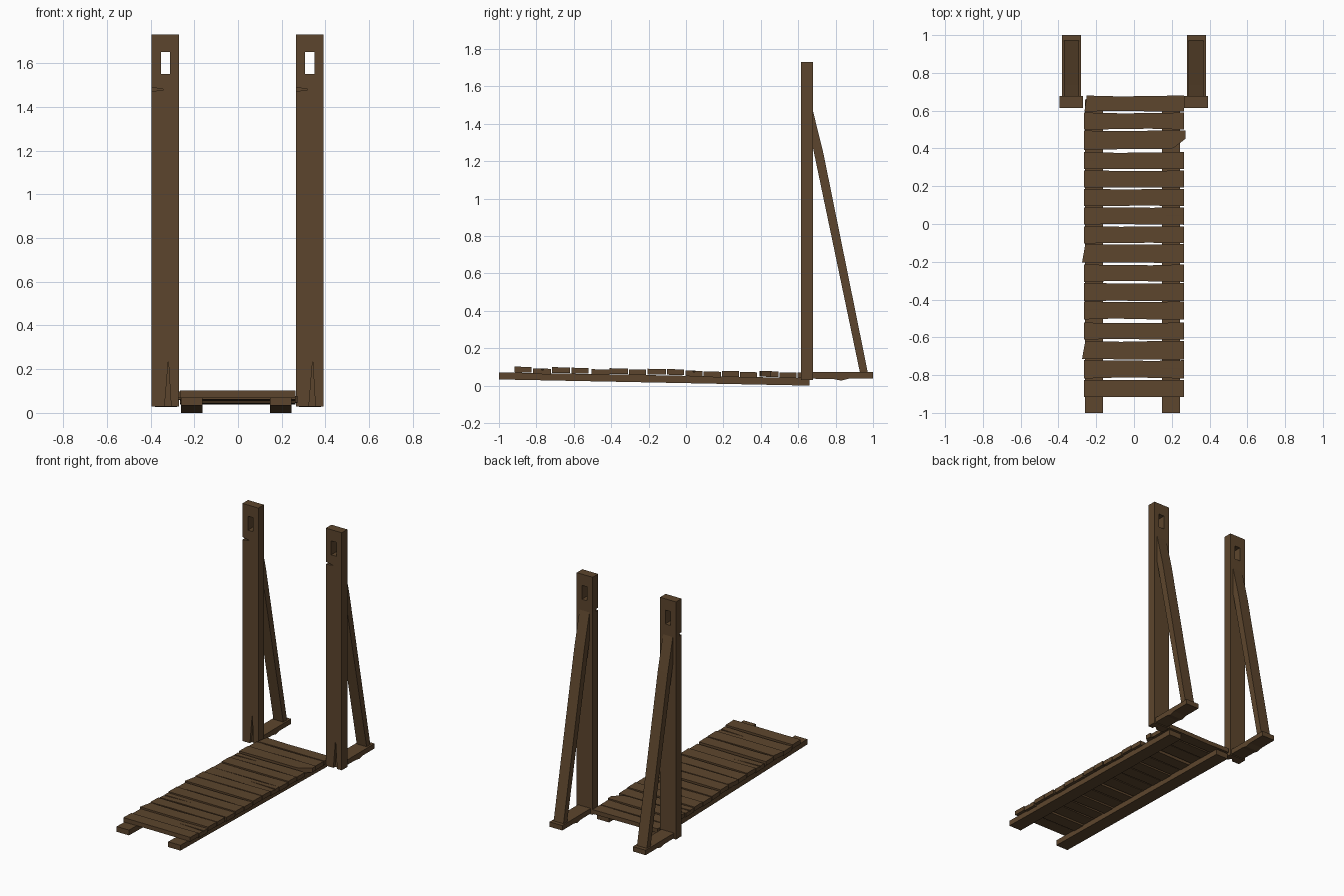
import bpy, bmesh, random
from mathutils import Vector

if "Cube" in bpy.data.objects:
    bpy.data.objects.remove(bpy.data.objects["Cube"])
random.seed(4)

wood = bpy.data.materials.new("weathered_brown_wood")
wood.diffuse_color = (0.108, 0.060, 0.026, 1)
wood.use_nodes = True
wood.node_tree.nodes["Principled BSDF"].inputs["Base Color"].default_value = wood.diffuse_color


def prism(name, pts, axis, lo, hi):
    """Extrude a 2D outline along an axis from lo to hi."""
    def place(p, t):
        return {'x': (t, p[0], p[1]), 'y': (p[0], t, p[1]), 'z': (p[0], p[1], t)}[axis]
    bm = bmesh.new()
    a = [bm.verts.new(place(p, lo)) for p in pts]
    b = [bm.verts.new(place(p, hi)) for p in pts]
    n = len(pts)
    bm.faces.new(a)
    bm.faces.new(b)
    for i in range(n):
        bm.faces.new((a[i], a[(i + 1) % n], b[(i + 1) % n], b[i]))
    bmesh.ops.recalc_face_normals(bm, faces=bm.faces)
    me = bpy.data.meshes.new(name)
    bm.to_mesh(me)
    bm.free()
    me.materials.append(wood)
    ob = bpy.data.objects.new(name, me)
    bpy.context.collection.objects.link(ob)
    return ob


def cut(ob, cutter):
    """Boolean difference, applied, then the cutter is removed."""
    cutter.hide_render = True
    m = ob.modifiers.new("cut", 'BOOLEAN')
    m.operation = 'DIFFERENCE'
    m.solver = 'EXACT'
    m.object = cutter
    bpy.context.view_layer.objects.active = ob
    bpy.ops.object.modifier_apply(modifier=m.name)
    bpy.data.objects.remove(cutter)


def rail_top(y):
    return 0.071 - 0.031 * (y + 1) / 1.66


# Two upright supports: post, foot and diagonal brace
for side, cx in (("left", -0.3325), ("right", 0.3275)):
    post = prism(side + "_post",
                 [(cx - .063, .03), (cx + .063, .03), (cx + .063, 1.73), (cx - .063, 1.73)],
                 'y', 0.615, 0.678)
    # slot through the top
    cut(post, prism("slot_cutter",
                    [(cx - .02, 1.55), (cx + .022, 1.55), (cx + .022, 1.65), (cx - .02, 1.65)],
                    'y', 0.5, 0.8))
    # side nick and split at the base
    cut(post, prism("nick_cutter",
                    [(cx - .08, 1.492), (cx - .08, 1.468), (cx - .002, 1.479)],
                    'y', 0.6, 0.64))
    cut(post, prism("split_cutter",
                    [(cx - .004, 0.02), (cx + .027, 0.02), (cx + .014, 0.24)],
                    'y', 0.6, 0.635))
    prism(side + "_foot",
          [(.67, .037), (.79, .035), (.83, .027), (.87, .037), (1.0, .037), (1.0, .072), (.67, .072)],
          'x', cx - .048, cx + .053)
    prism(side + "_brace",
          [(.676, 1.48), (.676, 1.285), (.93, .07), (.972, .07), (.735, 1.24)],
          'x', cx - .038, cx + .04)

# Two sloping ramp rails
for side, x0 in (("left", -0.26), ("right", 0.147)):
    prism(side + "_rail",
          [(-1, .033), (.66, 0), (.66, rail_top(.66)), (-1, rail_top(-1))],
          'x', x0, x0 + .097)

# Cross planks, each with slightly uneven edges and height
starts = [-.917, -.818, -.717, -.612, -.505, -.408, -.306, -.207,
          -.102, -.004, .094, .192, .29, .392, .5, .596]
widths = [.092, .097, .098, .09, .095, .097, .092, .1,
          .09, .092, .092, .092, .09, .102, .09, .084]
lift = [.005, -.003, .006, .005, -.001, .006, .002, .007,
        .007, .001, -.002, .003, -.001, .006, .001, .002]
for i, (y0, w) in enumerate(zip(starts, widths)):
    y1 = y0 + w
    l, r = -0.266, 0.264
    j = [random.uniform(0, .005) for _ in range(6)]
    pts = [(l, y0), (-.1, y0 + j[0]), (.08, y0 + j[1]), (r, y0),
           (r, y1), (.1, y1 - j[2]), (-.07, y1 - j[3]), (l, y1)]
    if i in (2, 7):                       # splintered left ends
        pts[0], pts[7] = (-.275, y0 + .003), (-.258, y1)
    if i == 13:                           # broken right end
        pts[3:5] = [(.17, y0 + .004), (.21, y0 + .01), (.273, y0 + .06), (.273, y1)]
    if i == 15:                           # chipped far corners
        pts[0], pts[-1] = (-.262, y0), (-.25, y1)
    ob = prism(f"plank_{i + 1:02d}", pts, 'z', 0, .03)
    for v in ob.data.vertices:            # follow the ramp slope
        v.co.z += rail_top(v.co.y) + lift[i] - .003
    if i in (1, 4, 9, 12):                # long shallow cracks from one end
        s = 1 if i % 2 else -1
        yc = y0 + w * .5
        z = rail_top(yc) + lift[i] + .02
        cut(ob, prism("crack_cutter",
                      [(s * .3, yc - .006), (s * .3, yc + .006), (s * .06, yc + .008)],
                      'z', z, z + .05))
